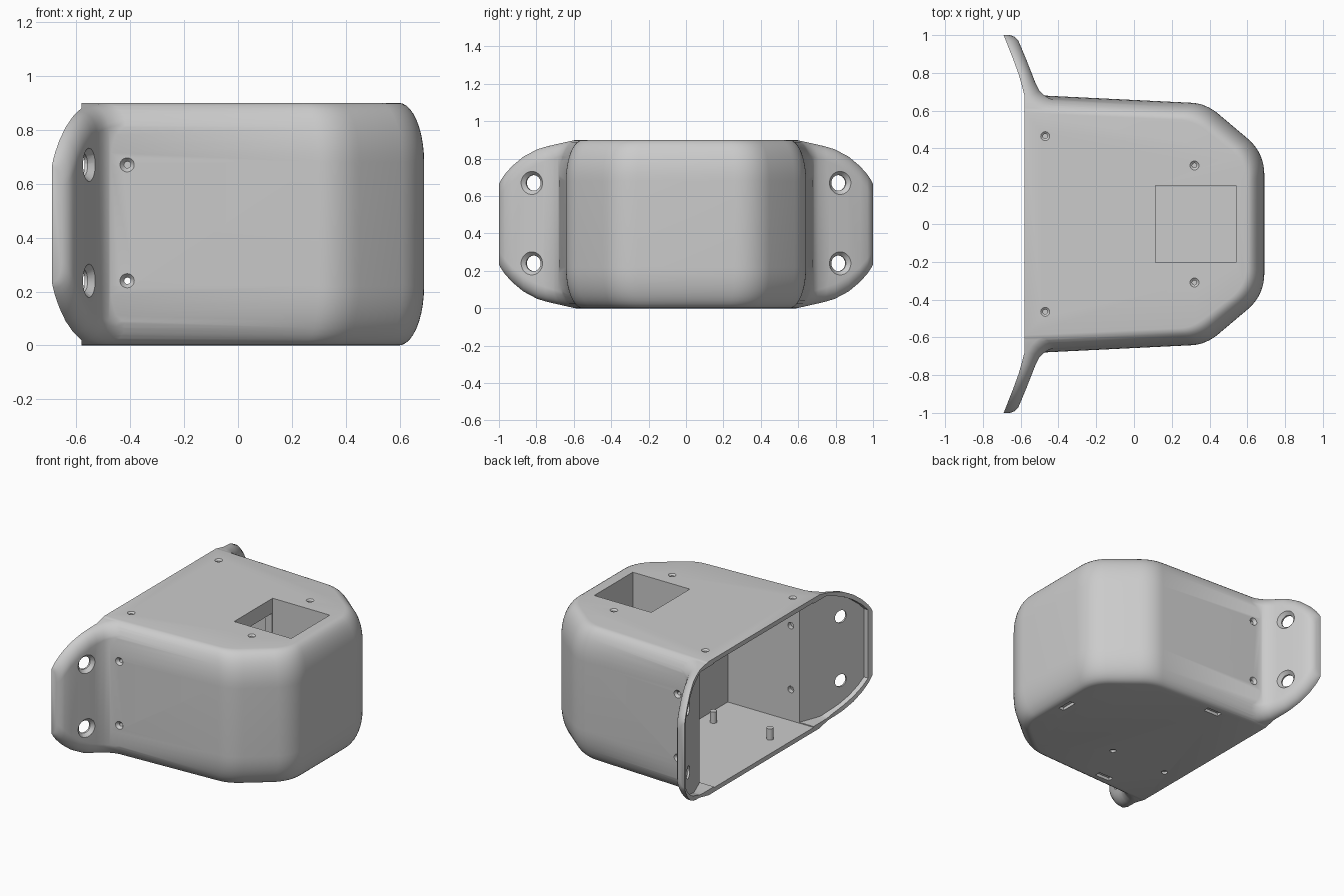
import bpy, bmesh, math
from mathutils import Vector

if "Cube" in bpy.data.objects:
    bpy.data.objects.remove(bpy.data.objects["Cube"])

grey = bpy.data.materials.new("plain grey")
grey.use_nodes = True
COLOR = (0.6, 0.6, 0.6, 1)
grey.diffuse_color = COLOR
grey.node_tree.nodes["Principled BSDF"].inputs["Base Color"].default_value = COLOR

MID = 0.45      # half height of the housing
BACK = -0.58    # plane of the open side
RISE = 0.22     # height of the rounded top and bottom edges
INSET = 0.095   # how far those edges draw in


def finish(name, bm):
    bmesh.ops.recalc_face_normals(bm, faces=bm.faces)
    mesh = bpy.data.meshes.new(name)
    bm.to_mesh(mesh)
    bm.free()
    mesh.materials.append(grey)
    ob = bpy.data.objects.new(name, mesh)
    bpy.context.collection.objects.link(ob)
    return ob


def loft(name, rings):
    """Skin a list of equal closed rings and cap both ends."""
    bm = bmesh.new()
    loops = [[bm.verts.new(p) for p in ring] for ring in rings]
    n = len(loops[0])
    for a, b in zip(loops, loops[1:]):
        for i in range(n):
            j = (i + 1) % n
            bm.faces.new((a[i], a[j], b[j], b[i]))
    bm.faces.new(loops[0])
    bm.faces.new(loops[-1])
    return finish(name, bm)


def cone(name, center, axis, r1, r2, depth):
    bm = bmesh.new()
    bmesh.ops.create_cone(bm, cap_ends=True, segments=24, radius1=r1, radius2=r2, depth=depth)
    turn = Vector((0, 0, 1)).rotation_difference(Vector(axis)).to_matrix()
    bmesh.ops.rotate(bm, verts=bm.verts, matrix=turn)
    bmesh.ops.translate(bm, verts=bm.verts, vec=center)
    return finish(name, bm)


def box(name, low, high):
    low, high = Vector(low), Vector(high)
    bm = bmesh.new()
    bmesh.ops.create_cube(bm, size=1)
    bmesh.ops.scale(bm, verts=bm.verts, vec=high - low)
    bmesh.ops.translate(bm, verts=bm.verts, vec=(low + high) / 2)
    return finish(name, bm)


def combine(target, tool, operation):
    mod = target.modifiers.new("combine", "BOOLEAN")
    mod.operation = operation
    mod.solver = "EXACT"
    mod.object = tool
    bpy.context.view_layer.objects.active = target
    bpy.ops.object.modifier_apply(modifier=mod.name)
    bpy.data.objects.remove(tool)


def bezier(a, b, c, n=8):
    a, b, c = Vector(a), Vector(b), Vector(c)
    return [(1 - t) ** 2 * a + 2 * t * (1 - t) * b + t * t * c for t in (i / n for i in range(n + 1))]


def edge_inset(dz):
    """Draw-in of the rounded edge at a distance above or below the middle."""
    t = min(1, max(0, (abs(dz) - MID + RISE) / RISE))
    return INSET * (1 - math.sqrt(1 - t * t))


# Housing with rounded corners: mirrored plan, stacked with drawn-in edges
half_plan = [(BACK, 0.685)] + bezier((0.3, 0.642), (0.38, 0.64), (0.45, 0.58))
half_plan += bezier((0.61, 0.445), (0.69, 0.37), (0.69, 0.26))
plan = [(p[0], p[1]) for p in half_plan] + [(p[0], -p[1]) for p in reversed(half_plan)]
rises = [MID - RISE + RISE * math.sin(i / 10 * math.pi / 2) for i in range(11)]
layers = [-z for z in reversed(rises)] + rises
housing = loft("housing", [[(BACK + (x - BACK) * (1 - edge_inset(dz) / 1.27),
                             y * (1 - edge_inset(dz) / 0.68), MID + dz)
                            for x, y in plan] for dz in layers])

# Mounting ears: y, front x, half height
EAR = [(0.5, -0.36, 0.449), (0.62, -0.38, 0.449), (0.672, -0.40, 0.448), (0.685, -0.45, 0.445),
       (0.70, -0.48, 0.438), (0.72, -0.503, 0.43), (0.76, -0.525, 0.416), (0.80, -0.542, 0.40),
       (0.87, -0.57, 0.36), (0.93, -0.595, 0.31), (0.97, -0.612, 0.265), (0.99, -0.63, 0.235),
       (1.0, -0.655, 0.215)]


def ear_back(y):
    return BACK - 0.393 * (y - 0.72)


def ear_ring(y, front, h, side):
    back = min(BACK, ear_back(y))
    rx = min(0.065, (front - back) * 0.85)
    arc = [(front - rx + rx * math.sin(a), h - 0.08 + 0.08 * math.cos(a))
           for a in (i / 8 * math.pi / 2 for i in range(9))]
    half = [(back, h)] + arc
    follow = min(1, max(0, (0.82 - y) / 0.14))   # root follows the housing's rounding
    points = half + [(x, -z) for x, z in reversed(half)]
    return [(x, side * (y - follow * edge_inset(z)), MID + z) for x, z in points]


def recess_ring(y, h, side):
    floor = ear_back(y) + 0.032
    return [(x, side * y, MID + z) for x, z in ((-0.9, h), (floor, h), (floor, -h), (-0.9, -h))]


for side in (1, -1):
    combine(housing, loft("ear", [ear_ring(*row, side) for row in EAR]), "UNION")

# Boxy hollow open at the back, with a shallow recess behind each ear
combine(housing, box("cavity", (-0.9, -0.53, 0.03), (0.06, 0.53, 0.87)), "DIFFERENCE")
for side in (1, -1):
    rings = [recess_ring(y, h - 0.035, side) for y, _, h in EAR[:-2]]
    combine(housing, loft("recess", rings), "DIFFERENCE")

# Window shaft in the top, joined to the hollow by a passage
combine(housing, box("shaft", (0.115, -0.205, 0.03), (0.54, 0.205, 1)), "DIFFERENCE")
combine(housing, box("passage", (0, -0.2, 0.031), (0.2, 0.2, 0.8)), "DIFFERENCE")


def screw_hole(center, axis, r, head, depth, length):
    """Straight hole with a tapered seat at the outer surface."""
    center, axis = Vector(center), Vector(axis).normalized()
    combine(housing, cone("hole", center, axis, r, r, length), "DIFFERENCE")
    combine(housing, cone("seat", center, axis, r * 0.99, 2 * head - r, 2 * depth), "DIFFERENCE")


for side in (1, -1):
    for z in (0.24, 0.67):
        screw_hole((-0.55, side * 0.825, z), (0.93, side * 0.366, 0), 0.042, 0.064, 0.025, 0.4)
        screw_hole((-0.41, side * 0.675, z), (0, side, 0), 0.012, 0.025, 0.015, 0.4)
        combine(housing, cone("counterbore", (-0.41, side * 0.53, z), (0, 1, 0),
                              0.022, 0.022, 0.06), "DIFFERENCE")
    for x, y in ((-0.47, 0.465), (0.32, 0.31)):
        screw_hole((x, side * y, 0.9), (0, 0, 1), 0.012, 0.024, 0.01, 0.1)
    combine(housing, box("slot", (-0.255, side * 0.53 - 0.02, -0.1),
                         (-0.145, side * 0.53 + 0.02, 0.02)), "DIFFERENCE")
combine(housing, box("slot", (0.53, -0.055, -0.1), (0.57, 0.055, 0.02)), "DIFFERENCE")

# Floor pegs with a small blind hole below each
parts = [housing]
for x in (-0.033, -0.455):
    combine(housing, cone("blind_hole", (x, -0.245, 0), (0, 0, 1), 0.019, 0.019, 0.03), "DIFFERENCE")
    parts.append(cone("floor_peg", (x, -0.245, 0.065), (0, 0, 1), 0.022, 0.022, 0.08))

for ob in bpy.context.selected_objects:
    ob.select_set(False)
for ob in parts:
    ob.select_set(True)
bpy.context.view_layer.objects.active = housing
bpy.ops.object.shade_smooth_by_angle(angle=math.radians(32))
